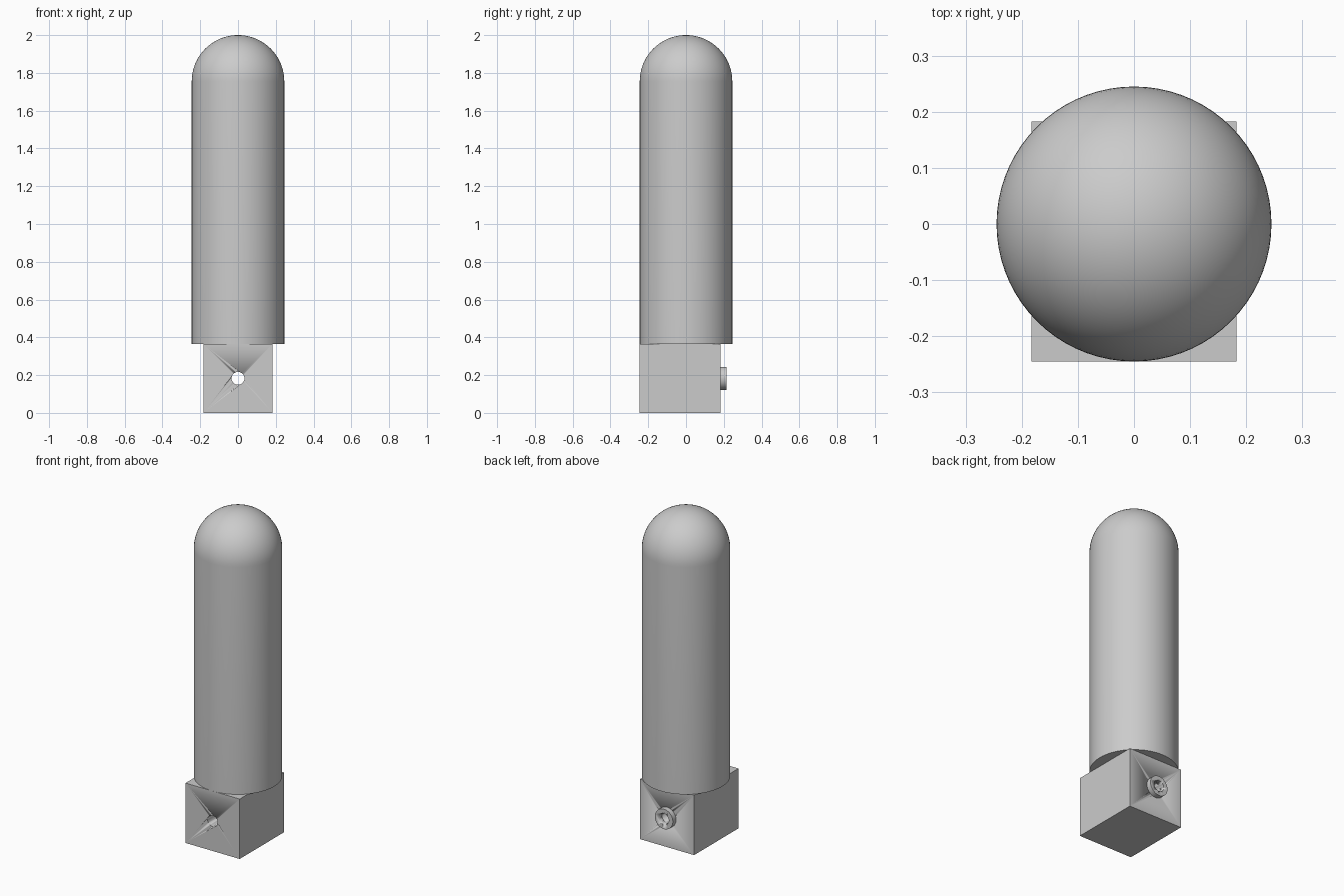
import bpy, bmesh, math
from mathutils import Matrix

cube = bpy.data.objects.get("Cube")
if cube:
    bpy.data.objects.remove(cube, do_unlink=True)

grey = bpy.data.materials.new("light_grey")
grey.use_nodes = True
COLOUR = (0.6, 0.6, 0.6, 1)
grey.diffuse_color = COLOUR
grey.node_tree.nodes["Principled BSDF"].inputs["Base Color"].default_value = COLOUR

RADIUS = 0.245                   # tube radius
HALF = 0.183                     # half width of the base block
BASE_TOP = 2 * HALF
PORT_Z = HALF                    # height of the port axis


def add_object(name, bm):
    bmesh.ops.recalc_face_normals(bm, faces=bm.faces)
    mesh = bpy.data.meshes.new(name)
    bm.to_mesh(mesh)
    bm.free()
    mesh.materials.append(grey)
    obj = bpy.data.objects.new(name, mesh)
    bpy.context.collection.objects.link(obj)
    return obj


def port_cylinder(name, radius, y0, y1):
    """Cylinder lying along y at the port height."""
    bm = bmesh.new()
    place = Matrix.Translation((0, (y0 + y1) / 2, PORT_Z)) @ Matrix.Rotation(math.pi / 2, 4, "X")
    bmesh.ops.create_cone(bm, cap_ends=True, segments=48, radius1=radius,
                          radius2=radius, depth=y1 - y0, matrix=place)
    return add_object(name, bm)


def smooth(obj):
    bpy.ops.object.select_all(action="DESELECT")
    obj.select_set(True)
    bpy.context.view_layer.objects.active = obj
    bpy.ops.object.shade_smooth_by_angle(angle=math.radians(30))


# Domed tube: half profile revolved about z
bm = bmesh.new()
dome_z = 2 - RADIUS
profile = [(0, BASE_TOP), (RADIUS, BASE_TOP)]
STEPS = 20
for i in range(STEPS + 1):
    a = math.pi / 2 * i / STEPS
    profile.append((RADIUS * math.cos(a), dome_z + RADIUS * math.sin(a)))
verts = [bm.verts.new((r, 0, z)) for r, z in profile]
edges = [bm.edges.new(pair) for pair in zip(verts, verts[1:])]
bmesh.ops.spin(bm, geom=verts + edges, cent=(0, 0, 0), axis=(0, 0, 1),
               angle=2 * math.pi, steps=72, use_duplicate=False)
bmesh.ops.remove_doubles(bm, verts=bm.verts, dist=0.0005)
tube = add_object("domed_tube", bm)

# Base block, flush with the front of the tube
bm = bmesh.new()
depth = RADIUS + HALF
bmesh.ops.create_cube(bm, size=1, matrix=Matrix.Translation((0, (HALF - RADIUS) / 2, HALF))
                      @ Matrix.Diagonal((2 * HALF, depth, BASE_TOP, 1)))
block = add_object("base_block", bm)

# Rear port collar, with one bore cut through collar and block
collar = port_cylinder("port_collar", 0.061, HALF, HALF + 0.031)
bore = port_cylinder("bore_cutter", 0.034, -0.4, 0.4)
for part in (block, collar):
    cut = part.modifiers.new("bore", "BOOLEAN")
    cut.operation = "DIFFERENCE"
    cut.solver = "EXACT"
    cut.object = bore

for part in (tube, block, collar, bore):
    smooth(part)
bore.hide_render = True
bore.hide_viewport = True
